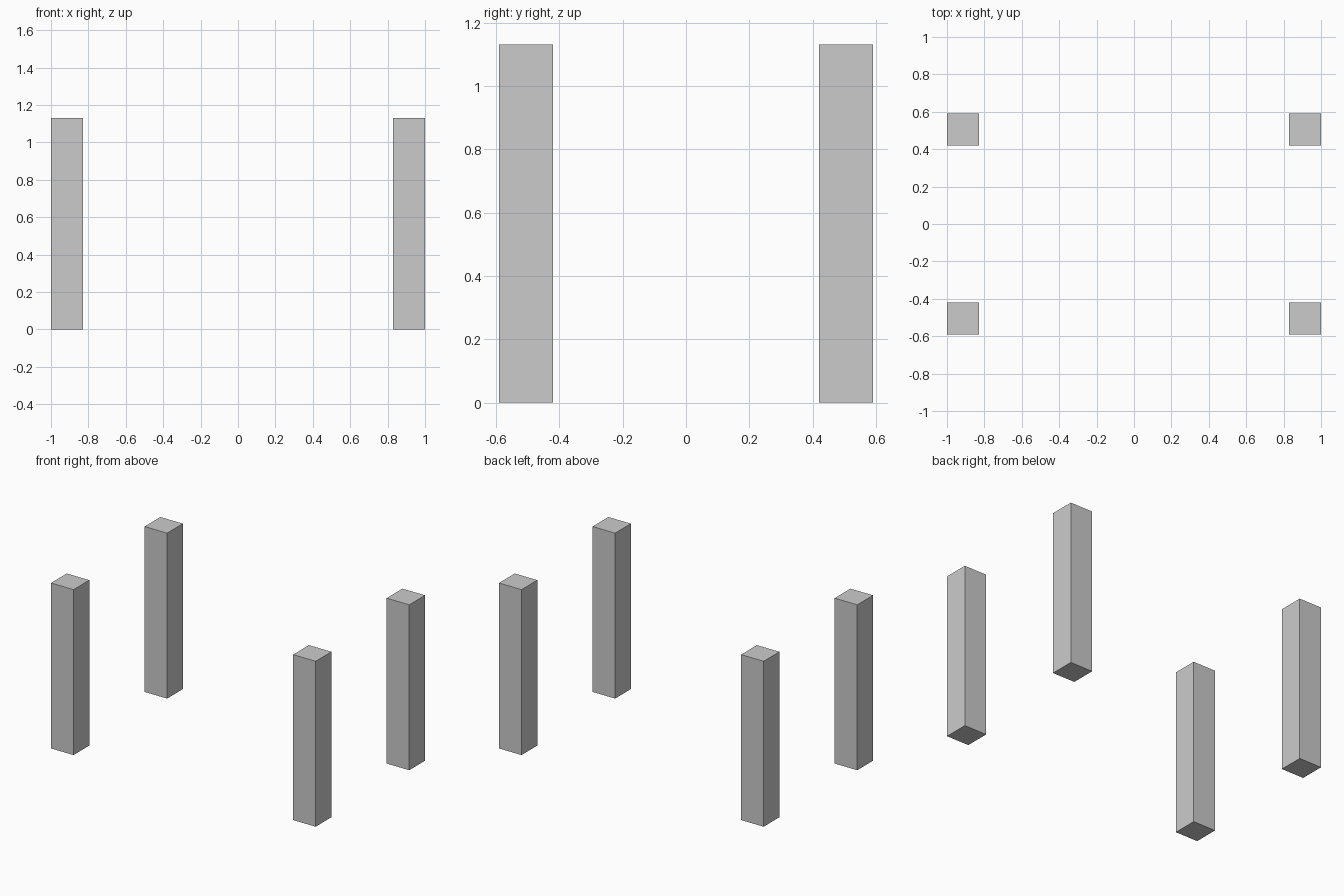
import bpy
import bmesh
from mathutils import Matrix, Vector

if "Cube" in bpy.data.objects:
    bpy.data.objects.remove(bpy.data.objects["Cube"])

WIDTH, HEIGHT = 0.17, 1.13
OUTER_X, OUTER_Y = 1.0, 0.59


def post(name, x, y):
    """Square post standing on the ground, centred on x, y."""
    bm = bmesh.new()
    bmesh.ops.create_cube(bm, size=1.0, matrix=Matrix.Translation((0, 0, 0.5)))
    bmesh.ops.scale(bm, vec=Vector((WIDTH, WIDTH, HEIGHT)), verts=bm.verts)
    mesh = bpy.data.meshes.new(name)
    bm.to_mesh(mesh)
    bm.free()
    obj = bpy.data.objects.new(name, mesh)
    obj.location = (x, y, 0)
    bpy.context.collection.objects.link(obj)


# Four corner legs
for depth, sy in (("front", -1), ("back", 1)):
    for side, sx in (("left", -1), ("right", 1)):
        post(f"{depth}_{side}_leg",
             sx * (OUTER_X - WIDTH / 2), sy * (OUTER_Y - WIDTH / 2))
